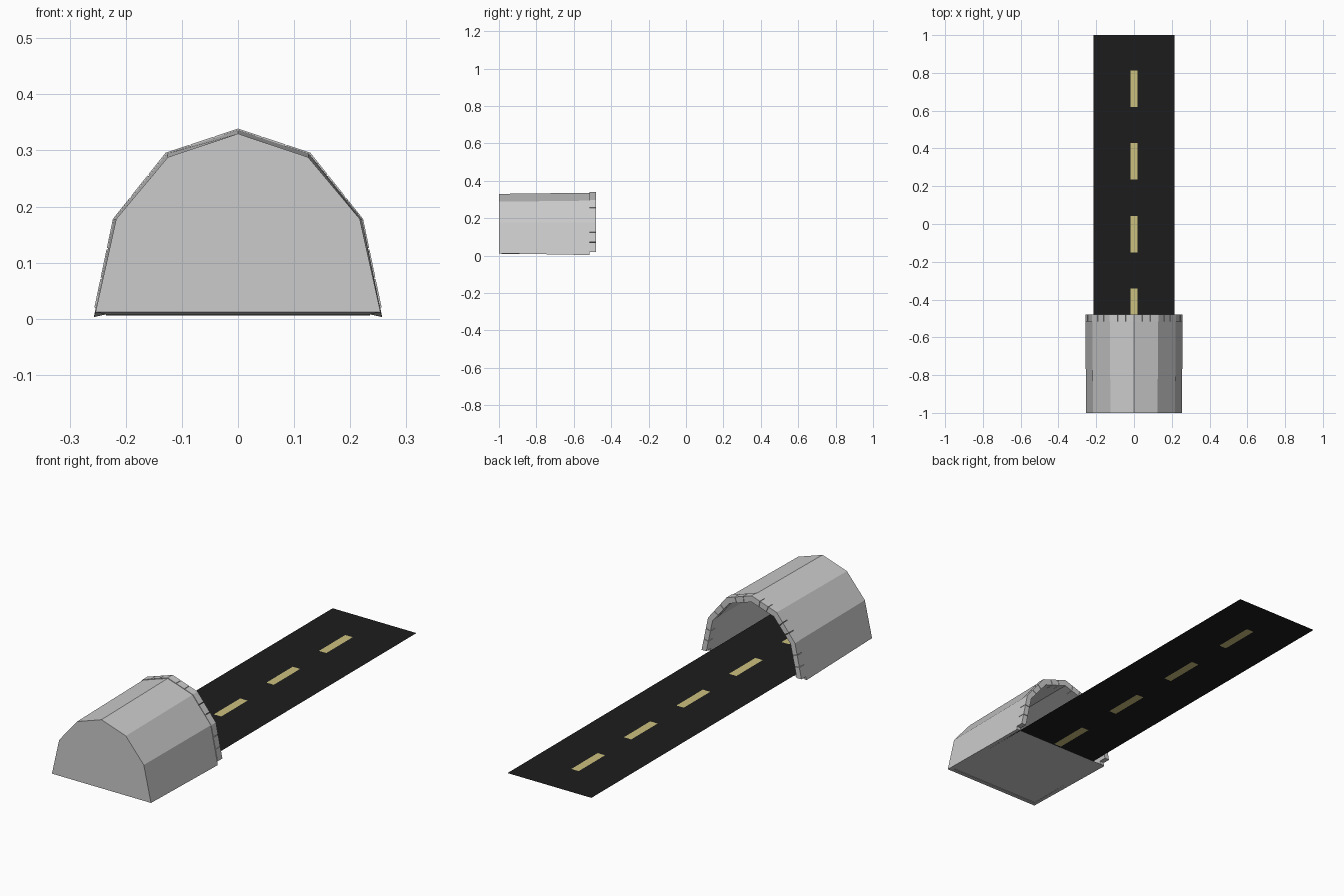
import bpy, bmesh
from mathutils import Vector

if "Cube" in bpy.data.objects:
    bpy.data.objects.remove(bpy.data.objects["Cube"])

# right half of the faceted arch, from foot to crown (x, z)
OUTER_BACK = [(.257, .003), (.221, .178), (.127, .294), (0, .336)]
OUTER_FRONT = [(.254, .012), (.217, .178), (.125, .288), (0, .330)]
INNER = [(.235, .008), (.201, .170), (.115, .274), (0, .311)]
RING_OUT = [(.256, .020), (.223, .178), (.129, .296), (0, .339)]
RING_IN = [(.232, .020), (.200, .169), (.114, .273), (0, .310)]
Y_END, Y_CAVITY, Y_WALL, Y_RING = -1.0, -.975, -.515, -.48
ROAD_Z = .025


def material(name, color):
    m = bpy.data.materials.new(name)
    m.diffuse_color = (*color, 1)
    m.use_nodes = True
    m.node_tree.nodes["Principled BSDF"].inputs["Base Color"].default_value = m.diffuse_color
    return m


def make_object(name, bm, mats=()):
    mesh = bpy.data.meshes.new(name)
    bm.to_mesh(mesh)
    bm.free()
    for m in mats:
        mesh.materials.append(m)
    ob = bpy.data.objects.new(name, mesh)
    bpy.context.collection.objects.link(ob)
    return ob


def arch(half):
    return half + [(-x, z) for x, z in half[-2::-1]]


def loop(bm, half, y):
    return [bm.verts.new((x, y, z)) for x, z in arch(half)]


# tunnel shell: outer skin, mouth rim, inner skin, end wall on both sides
bm = bmesh.new()
loops = [loop(bm, OUTER_FRONT, Y_END), loop(bm, OUTER_BACK, Y_WALL),
         loop(bm, INNER, Y_WALL), loop(bm, INNER, Y_CAVITY)]
for a, b in zip(loops, loops[1:]):
    for i in range(len(a) - 1):
        bm.faces.new((a[i], a[i + 1], b[i + 1], b[i]))
bm.faces.new(loops[0])
bm.faces.new(loops[3])
# underside rim along both feet and the end wall
o0, o1, i1, i0 = loops
for k in (0, -1):
    bm.faces.new((o0[k], o1[k], i1[k], i0[k]))
bm.faces.new((o0[0], i0[0], i0[-1], o0[-1]))
bmesh.ops.recalc_face_normals(bm, faces=bm.faces[:])
make_object("tunnel_shell", bm)

# tunnel floor
bm = bmesh.new()
bm.faces.new([bm.verts.new(p) for p in (
    (-.235, Y_CAVITY, .010), (-.235, Y_WALL, .006),
    (.235, Y_WALL, .006), (.235, Y_CAVITY, .010))])
make_object("tunnel_floor", bm)

# ring of stone blocks around the mouth
bm = bmesh.new()
po, pi = arch(RING_OUT), arch(RING_IN)
COUNT, GAP = 3, .008
for s in range(len(po) - 1):
    for k in range(COUNT):
        t0 = k / COUNT + (GAP if k else 0)
        t1 = (k + 1) / COUNT - (GAP if k < COUNT - 1 else 0)
        section = [Vector(p[s]).lerp(Vector(p[s + 1]), t)
                   for p, t in ((po, t0), (po, t1), (pi, t1), (pi, t0))]
        a = [bm.verts.new((v.x, Y_WALL, v.y)) for v in section]
        b = [bm.verts.new((v.x, Y_RING, v.y)) for v in section]
        bm.faces.new(a)
        bm.faces.new(b[::-1])
        for i in range(4):
            j = (i + 1) % 4
            bm.faces.new((a[i], b[i], b[j], a[j]))
bmesh.ops.recalc_face_normals(bm, faces=bm.faces[:])
make_object("mouth_blocks", bm)

# road sheet with the centre dashes cut into it
asphalt = material("asphalt", (.012, .012, .012))
paint = material("lane_paint", (.60, .53, .21))
xs = [-.215, -.019, .019, .215]
ys = [Y_CAVITY]
for n in range(5):
    y = -.92 + .385 * n
    ys += [y, y + .193]
ys.append(1.0)
bm = bmesh.new()
grid = [[bm.verts.new((x, y, ROAD_Z)) for x in xs] for y in ys]
for r in range(len(ys) - 1):
    for c in range(3):
        f = bm.faces.new((grid[r][c], grid[r][c + 1],
                          grid[r + 1][c + 1], grid[r + 1][c]))
        f.material_index = int(c == 1 and r % 2 == 1)
make_object("road", bm, (asphalt, paint))
